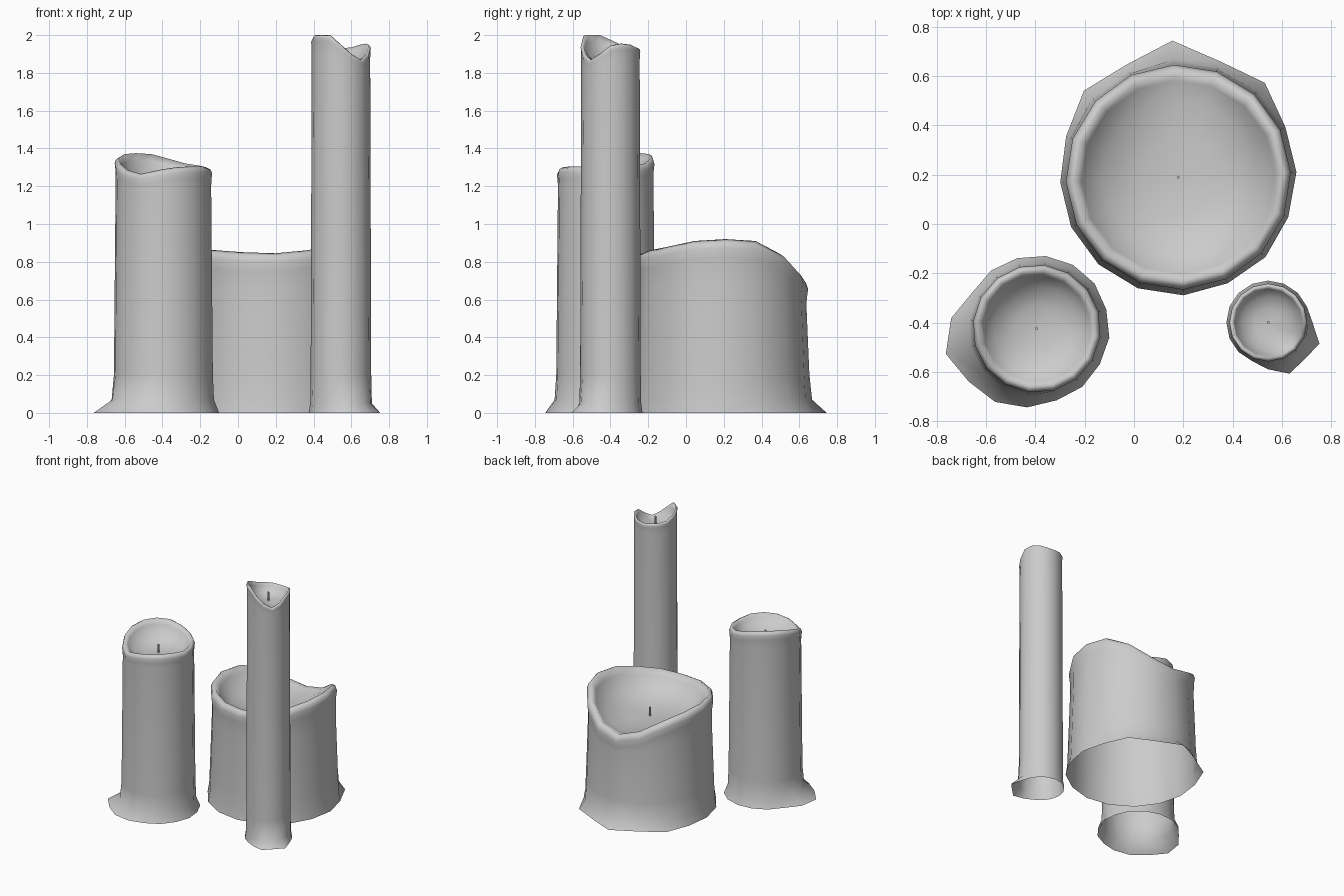
import bpy, bmesh, math

if "Cube" in bpy.data.objects:
    bpy.data.objects.remove(bpy.data.objects["Cube"])

N = 16  # sides of every candle


def candle(name, centre, turn, radius, lip, base, rim, pool, wick_tip):
    """Open-bottomed wax shell: uneven flared foot, wavy rolled rim, melted bowl."""
    cx, cy = centre
    bm = bmesh.new()

    def ring(point):
        verts = []
        for k in range(N):
            a = math.radians(turn) + 2 * math.pi * k / N
            r, z = point(k)
            verts.append(bm.verts.new((cx + r * math.cos(a), cy + r * math.sin(a), z)))
        return verts

    low = min(rim)
    foot = 0.05 if radius < 0.2 else 0.07
    deep = lambda k, t: pool + (rim[k] - pool) * t   # height between pool and crest
    rings = [
        ring(lambda k: (base[k], 0)),
        ring(lambda k: (radius * 1.025 + (base[k] - radius * 1.04) * 0.12, foot)),
        ring(lambda k: (radius * 1.015, 0.2)),
        ring(lambda k: (radius * 0.98, low - 3.2 * lip + (rim[k] - low) * 0.5)),
        ring(lambda k: (radius * 0.985, rim[k] - 2.4 * lip)),
        ring(lambda k: (radius, rim[k] - 1.1 * lip)),
        ring(lambda k: (radius - 0.25 * lip, rim[k] - 0.35 * lip)),
        ring(lambda k: (radius - 0.9 * lip, rim[k])),
        ring(lambda k: (radius - 1.6 * lip, deep(k, 0.75))),
        ring(lambda k: (radius * 0.68, deep(k, 0.28))),
        ring(lambda k: (radius * 0.35, deep(k, 0.06))),
    ]
    for lower, upper in zip(rings, rings[1:]):
        for k in range(N):
            j = (k + 1) % N
            bm.faces.new((lower[k], lower[j], upper[j], upper[k]))
    mid = bm.verts.new((cx, cy, pool))
    for k in range(N):
        bm.faces.new((rings[-1][k], rings[-1][(k + 1) % N], mid))
    for f in bm.faces:
        f.smooth = True
    me = bpy.data.meshes.new(name)
    bm.to_mesh(me)
    bm.free()
    bpy.context.collection.objects.link(bpy.data.objects.new(name, me))

    # wick
    bottom = pool - 0.01
    bpy.ops.mesh.primitive_cylinder_add(vertices=6, radius=0.006, depth=wick_tip - bottom,
                                        location=(cx, cy, (wick_tip + bottom) / 2))
    bpy.context.object.name = name + "_wick"


# wide candle, rim melted down at the back
candle("wide_candle", (0.18, 0.19), 2.5, 0.457, 0.04,
       [.48, .48, .52, .50, .555, .503, .52, .485, .48, .48, .48, .48, .48, .475, .48, .475],
       [.92, .91, .84, .74, .70, .75, .83, .87, .88, .87, .86, .85, .845, .86, .88, .91],
       0.68, 0.75)

# medium candle, wax spilled to the left
candle("medium_candle", (-0.395, -0.425), 15.5, 0.26, 0.026,
       [.293, .298, .298, .297, .297, .30, .30, .35, .383, .35, .342, .322, .302, .30, .294, .297],
       [1.30, 1.31, 1.32, 1.345, 1.37, 1.375, 1.37, 1.35, 1.32, 1.285, 1.265, 1.285, 1.30,
        1.305, 1.305, 1.295],
       1.21, 1.275)

# tall thin candle, notch at the front right
tall_base = [.17] * 12 + [.19, .225, .21, .225]
tall_base[0] = .18
candle("tall_candle", (0.545, -0.4), 0, 0.158, 0.013, tall_base,
       [1.945, 1.955, 1.95, 1.935, 1.93, 1.935, 1.94, 1.95, 1.975, 2.0, 2.0, 2.0, 1.95,
        1.90, 1.87, 1.90],
       1.86, 1.93)
